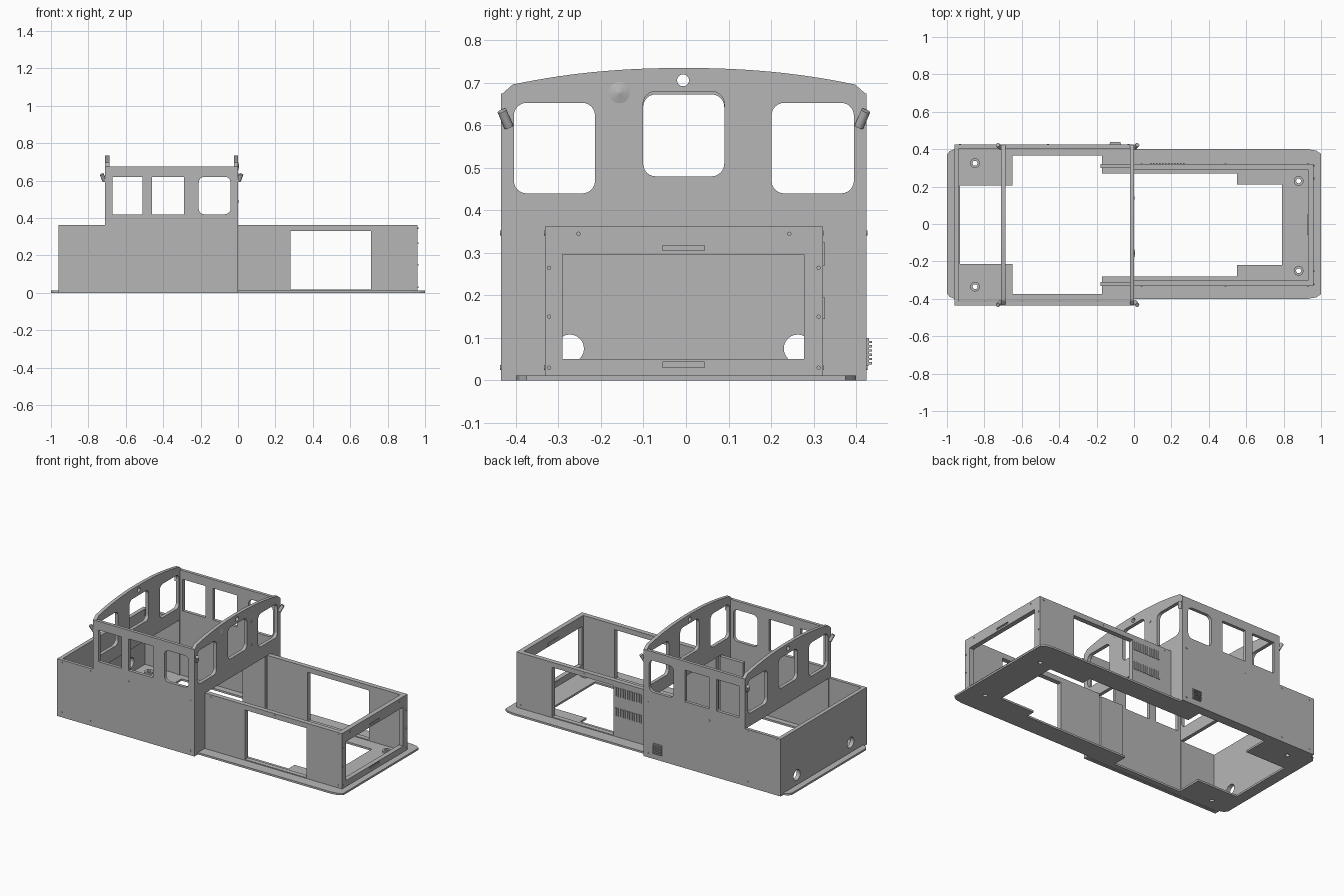
import bpy
import bmesh
import math
from mathutils import Matrix, Vector

if "Cube" in bpy.data.objects:
    bpy.data.objects.remove(bpy.data.objects["Cube"])

grey = bpy.data.materials.new("plain grey")
grey.use_nodes = True
grey.diffuse_color = (0.47, 0.47, 0.47, 1)
grey.node_tree.nodes["Principled BSDF"].inputs["Base Color"].default_value = (0.47, 0.47, 0.47, 1)

CY = -0.005   # centre line of the bodywork
# Sheet orientations: columns are the sheet's own u, v and thickness directions
FACING = {
    "x": Matrix(((0, 0, 1), (1, 0, 0), (0, 1, 0))),
    "y": Matrix(((1, 0, 0), (0, 0, -1), (0, 1, 0))),
    "z": Matrix.Identity(3),
}


def rect(u0, u1, v0, v1, r=0.0):
    """Rectangle outline with optional rounded corners."""
    if r == 0:
        return [(u0, v0), (u1, v0), (u1, v1), (u0, v1)]
    pts = []
    for i, (cu, cv) in enumerate([(u1 - r, v1 - r), (u0 + r, v1 - r),
                                  (u0 + r, v0 + r), (u1 - r, v0 + r)]):
        for k in range(7):
            a = math.radians(90 * i + 15 * k)
            pts.append((cu + r * math.cos(a), cv + r * math.sin(a)))
    return pts


def disc(u, v, r, n=24):
    return [(u + r * math.cos(math.tau * k / n), v + r * math.sin(math.tau * k / n))
            for k in range(n)]


def link(name, mesh):
    mesh.materials.clear()
    mesh.materials.append(grey)
    ob = bpy.data.objects.new(name, mesh)
    bpy.context.collection.objects.link(ob)
    return ob


def sheet(name, axis, lo, hi, outline, holes=()):
    """Flat sheet with cut-outs, spanning lo..hi along its thickness axis."""
    cu = bpy.data.curves.new(name, "CURVE")
    cu.dimensions = "2D"
    cu.fill_mode = "BOTH"
    cu.extrude = (hi - lo) / 2
    for loop in [outline, *holes]:
        sp = cu.splines.new("POLY")
        sp.points.add(len(loop) - 1)
        for p, (u, v) in zip(sp.points, loop):
            p.co = (u, v, 0, 1)
        sp.use_cyclic_u = True
    tmp = bpy.data.objects.new(name + " helper", cu)
    bpy.context.collection.objects.link(tmp)
    deps = bpy.context.evaluated_depsgraph_get()
    mesh = bpy.data.meshes.new_from_object(tmp.evaluated_get(deps))
    bpy.data.objects.remove(tmp)
    shift = Vector([(lo + hi) / 2 if a == axis else 0 for a in "xyz"])
    mesh.transform(Matrix.Translation(shift) @ FACING[axis].to_4x4())
    bm = bmesh.new()
    bm.from_mesh(mesh)
    bmesh.ops.remove_doubles(bm, verts=bm.verts, dist=0.00005)
    bmesh.ops.recalc_face_normals(bm, faces=bm.faces)
    for f in bm.faces:
        f.smooth = False
    bm.to_mesh(mesh)
    bm.free()
    return link(name, mesh)


def rod(name, a, b, r0, r1=None, n=24):
    """Round bar or cone from a to b."""
    a, b = Vector(a), Vector(b)
    d = b - a
    m = Matrix.Translation((a + b) / 2) @ d.to_track_quat("Z", "Y").to_matrix().to_4x4()
    bm = bmesh.new()
    bmesh.ops.create_cone(bm, cap_ends=True, segments=n, radius1=r0,
                          radius2=r0 if r1 is None else r1, depth=d.length, matrix=m)
    for f in bm.faces:
        f.smooth = len(f.verts) == 4
    for e in bm.edges:
        e.smooth = not any(len(f.verts) > 4 for f in e.link_faces)
    mesh = bpy.data.meshes.new(name)
    bm.to_mesh(mesh)
    bm.free()
    return link(name, mesh)


# Running plate with stepped opening and mounting holes
half = [(-1, 0.37), (-0.985, 0.39), (-0.96, 0.4), (-0.93, 0.41), (-0.01, 0.41),
        (0, 0.4), (0.93, 0.4), (0.975, 0.392), (1, 0.375)]
gap = [(-0.93, 0.21), (-0.65, 0.21), (-0.65, 0.37), (-0.17, 0.37),
       (-0.17, 0.275), (0.55, 0.275), (0.55, 0.215), (0.79, 0.215)]


def mirrored(pts, c=0.0):
    return [(x, c + y) for x, y in pts] + [(x, c - y) for x, y in reversed(pts)]


mounts = [(-0.85, 0.325), (-0.85, -0.335), (0.88, 0.23), (0.88, -0.25)]
sheet("running_plate", "z", 0, 0.012, mirrored(half), [mirrored(gap, CY)]
      + [disc(x, y, 0.013) for x, y in mounts])
for x, y in mounts:
    sheet("mount_ring", "z", 0.012, 0.022, disc(x, y, 0.026), [disc(x, y, 0.013)])

# Cab and rear bonnet sides, with two square windows and one rounded
side = [(-0.96, 0), (-0.003, 0), (-0.003, 0.675), (-0.707, 0.675), (-0.707, 0.362), (-0.96, 0.362)]
windows = [rect(-0.67, -0.51, 0.42, 0.62), rect(-0.46, -0.29, 0.42, 0.62),
           rect(-0.21, -0.04, 0.42, 0.62, 0.03)]
for s, word in ((1, "left"), (-1, "right")):
    y = sorted((CY + s * 0.41, CY + s * 0.43))
    sheet("cab_side_" + word, "y", *y, side, windows)

# Cab end walls with arched tops, open below toward the bonnets
def end_wall(name, lo, hi, inner, top):
    edge = 0.43
    arch = []
    for k in range(33):
        t = 1 - k / 16
        rise = 0.69 + 0.045 * (1 - abs(t) ** 2.2)
        if abs(t) > 0.96:
            rise -= 0.018
        arch.append((CY + edge * t, rise))
    outline = ([(CY + inner, 0), (CY + edge, 0)] + arch
               + [(CY - edge, 0), (CY - inner, 0), (CY - inner, 0.36), (CY + inner, 0.36)])
    holes = [rect(CY - 0.4, CY - 0.209, 0.44, 0.653, 0.03),
             rect(CY - 0.096, CY + 0.095, 0.48, top, 0.03),
             rect(CY + 0.206, CY + 0.4, 0.44, 0.653, 0.03),
             disc(CY - 0.002, 0.706, 0.014)]
    sheet(name, "x", lo, hi, outline, holes)


end_wall("cab_front_wall", -0.022, 0, 0.325, 0.68)
end_wall("cab_rear_wall", -0.71, -0.688, 0.405, 0.673)

# Rear bonnet end with round openings
sheet("rear_bonnet_end", "x", -0.96, -0.935, rect(CY - 0.43, CY + 0.43, 0, 0.362),
      [disc(CY + s * 0.268, 0.075, 0.033) for s in (-1, 1)])

# Front hood: side walls, inner continuation into the cab, framed end
for s, word in ((1, "left"), (-1, "right")):
    y = sorted((CY + s * 0.297, CY + s * 0.327))
    sheet("hood_side_" + word, "y", *y, rect(0, 0.958, 0.01, 0.362),
          [rect(0.28, 0.71, 0.017, 0.33)])
    y = sorted((CY + s * 0.305, CY + s * 0.327))
    sheet("hood_inner_" + word, "y", *y, rect(-0.18, -0.02, 0.01, 0.355))
sheet("hood_end", "x", 0.93, 0.96, rect(CY - 0.327, CY + 0.327, 0.01, 0.362),
      [rect(-0.29, 0.278, 0.05, 0.296), rect(-0.055, 0.044, 0.306, 0.318),
       rect(-0.055, 0.044, 0.03, 0.043)])
for z in (0.3, 0.025):
    sheet("slot_backing", "x", 0.926, 0.952, rect(-0.06, 0.05, z, z + 0.022))

# Louvres on the left of the hood and the vent on the left of the cab
for z0, z1 in ((0.145, 0.195), (0.27, 0.325)):
    for k in range(12):
        x = 0.085 + k * 0.016
        sheet("hood_louvre", "y", 0.32, 0.327, rect(x, x + 0.009, z0, z1))
sheet("cab_vent", "y", 0.424, 0.43, rect(-0.13, -0.07, 0.035, 0.1))
for k in range(6):
    z = 0.038 + k * 0.01
    sheet("vent_slat", "y", 0.43, 0.438, rect(-0.128, -0.072, z, z + 0.005))

# Slanted marker lamps on the cab corners
for s in (-1, 1):
    for x, d in ((0, 1), (-0.71, -1)):
        rod("marker_lamp", (x + d * 0.018, CY + s * 0.428, 0.634),
            (x + d * 0.004, CY + s * 0.412, 0.597), 0.011)

# Round cap and studs on the cab front
rod("round_cap", (-0.001, -0.157, 0.677), (0.006, -0.157, 0.677), 0.029, 0.002)
for z in (0.487, 0.633):
    rod("cab_stud", (-0.001, 0.14, z), (0.003, 0.14, z), 0.008)

# Small fixing studs
for y, z in [(s * 0.248, 0.345) for s in (-1, 1)] + [
        (s * 0.317, z) for s in (-1, 1) for z in (0.03, 0.15, 0.265)]:
    rod("hood_end_stud", (0.959, CY + y, z), (0.964, CY + y, z), 0.005, n=10)
for s in (-1, 1):
    for x, z in [(x, z) for x in (-0.93, -0.73, -0.03) for z in (0.03, 0.347)] + [(-0.46, 0.347)]:
        rod("cab_side_stud", (x, CY + s * 0.429, z), (x, CY + s * 0.432, z), 0.006, n=10)
    for x, z in ((0.04, 0.347), (0.49, 0.347), (0.93, 0.347), (0.93, 0.03)):
        rod("hood_side_stud", (x, CY + s * 0.326, z), (x, CY + s * 0.329, z), 0.006, n=10)
